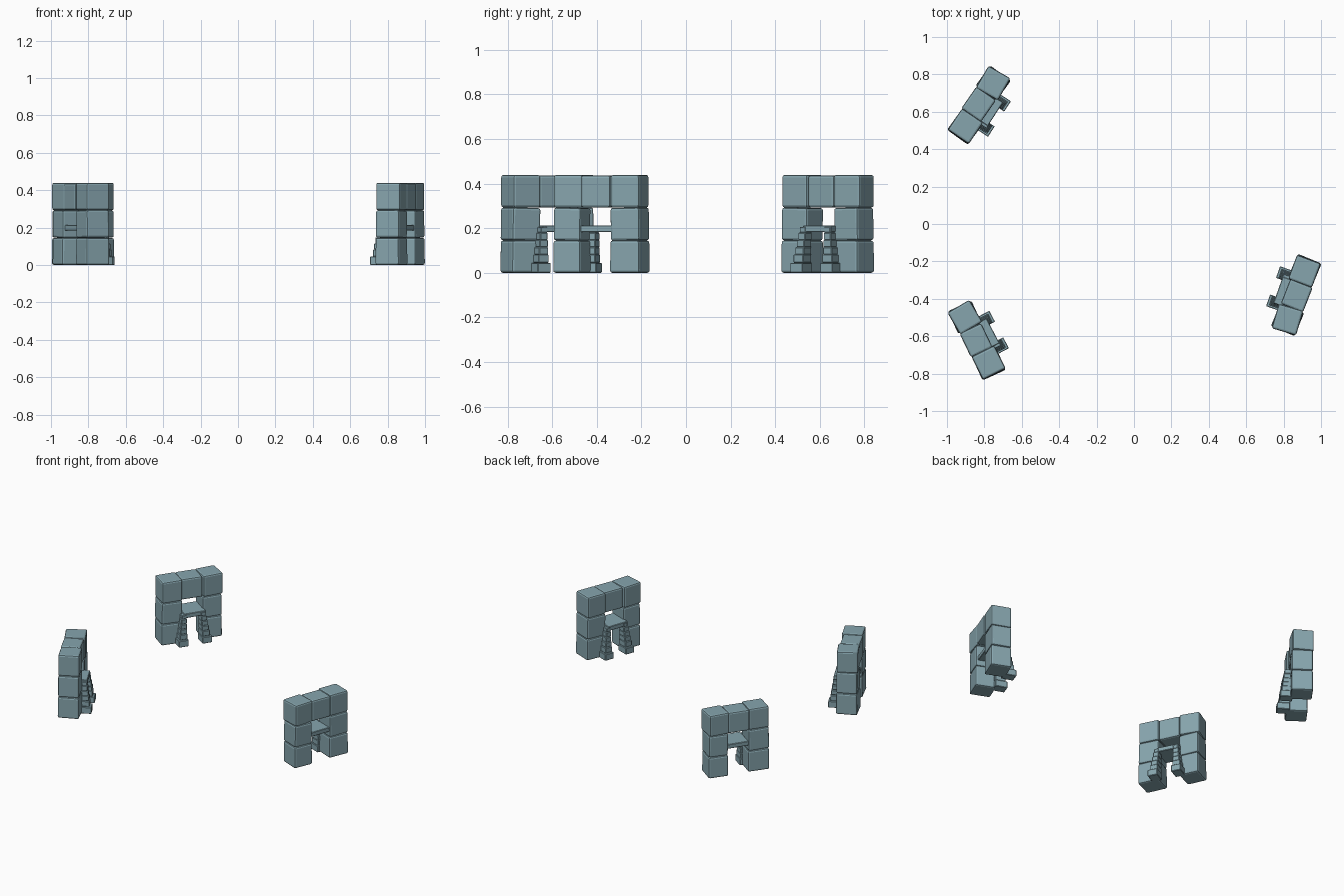
import bpy
import bmesh
from math import radians
from mathutils import Matrix, Vector

cube = bpy.data.objects.get("Cube")
if cube:
    bpy.data.objects.remove(cube, do_unlink=True)

stone = bpy.data.materials.new("blue_grey_stone")
stone.use_nodes = True
colour = (0.24, 0.375, 0.42, 1)
stone.diffuse_color = colour
stone.node_tree.nodes["Principled BSDF"].inputs["Base Color"].default_value = colour


def make_block(name, place, centre, size, turn=0, tilt=0, bevel=0.011, segments=2, taper=1.0):
    """Bevelled stone block; local x faces inward, local y runs along the arch."""
    bm = bmesh.new()
    bmesh.ops.create_cube(bm, size=1)
    for v in bm.verts:
        if v.co.z > 0:
            v.co.x *= taper
            v.co.y *= taper
        v.co = Vector((v.co.x * size[0], v.co.y * size[1], v.co.z * size[2]))
    bmesh.ops.bevel(bm, geom=bm.edges[:], offset=bevel, segments=segments,
                    profile=0.5, affect='EDGES')
    turn_m = Matrix.Rotation(radians(turn), 4, 'Z') @ Matrix.Rotation(radians(tilt), 4, 'X')
    bm.transform(place @ Matrix.Translation(centre) @ turn_m)
    mesh = bpy.data.meshes.new(name)
    bm.to_mesh(mesh)
    bm.free()
    mesh.materials.append(stone)
    obj = bpy.data.objects.new(name, mesh)
    bpy.context.collection.objects.link(obj)


def make_arch(label, x, y, facing):
    place = Matrix.Translation((x, y, 0)) @ Matrix.Rotation(radians(facing), 4, 'Z')

    # Lintel of three blocks
    make_block(label + "_lintel_left", place, (0, 0.137, 0.366), (0.136, 0.136, 0.147), 3)
    make_block(label + "_lintel_middle", place, (-0.004, 0, 0.365), (0.128, 0.142, 0.144), -2)
    make_block(label + "_lintel_right", place, (0, -0.137, 0.366), (0.136, 0.137, 0.147), -1)

    # Two pillars of two blocks each
    for side, u, width in (("left", 0.137, 0.134), ("right", -0.138, 0.144)):
        make_block(label + "_lower_block_" + side, place, (0, u, 0.0725),
                   (0.138, width, 0.145), -3, taper=0.98)
        make_block(label + "_upper_block_" + side, place, (0, u, 0.2185),
                   (0.134, width - 0.004, 0.147), -2, 1 if u > 0 else -1)

    # Stepped columns on the inner side
    layers = ((0.0, 0.045, 0.066, 0.132), (0.045, 0.082, 0.052, 0.120),
              (0.082, 0.115, 0.046, 0.115), (0.115, 0.147, 0.041, 0.111),
              (0.147, 0.18, 0.037, 0.106), (0.18, 0.206, 0.032, 0.102))
    for side, u in (("left", 0.074), ("right", -0.086)):
        for i, (low, high, width, front) in enumerate(layers):
            shift = -0.003 * i if u > 0 else 0.003 * i
            make_block(f"{label}_column_{side}_step_{i + 1}", place,
                       ((front + 0.05) / 2, u + shift, (low + high) / 2),
                       (front - 0.05, width, high - low), 0, 0, 0.003, 1)

    # Slab resting across the opening
    make_block(label + "_slab", place, (0.022, 0.004, 0.198), (0.156, 0.15, 0.03),
               0, 0, 0.003, 1)


make_arch("back_right_arch", -0.827, 0.638, -32.8)
make_arch("front_right_arch", -0.841, -0.620, 27.6)
make_arch("left_arch", 0.866, -0.382, 160.6)
